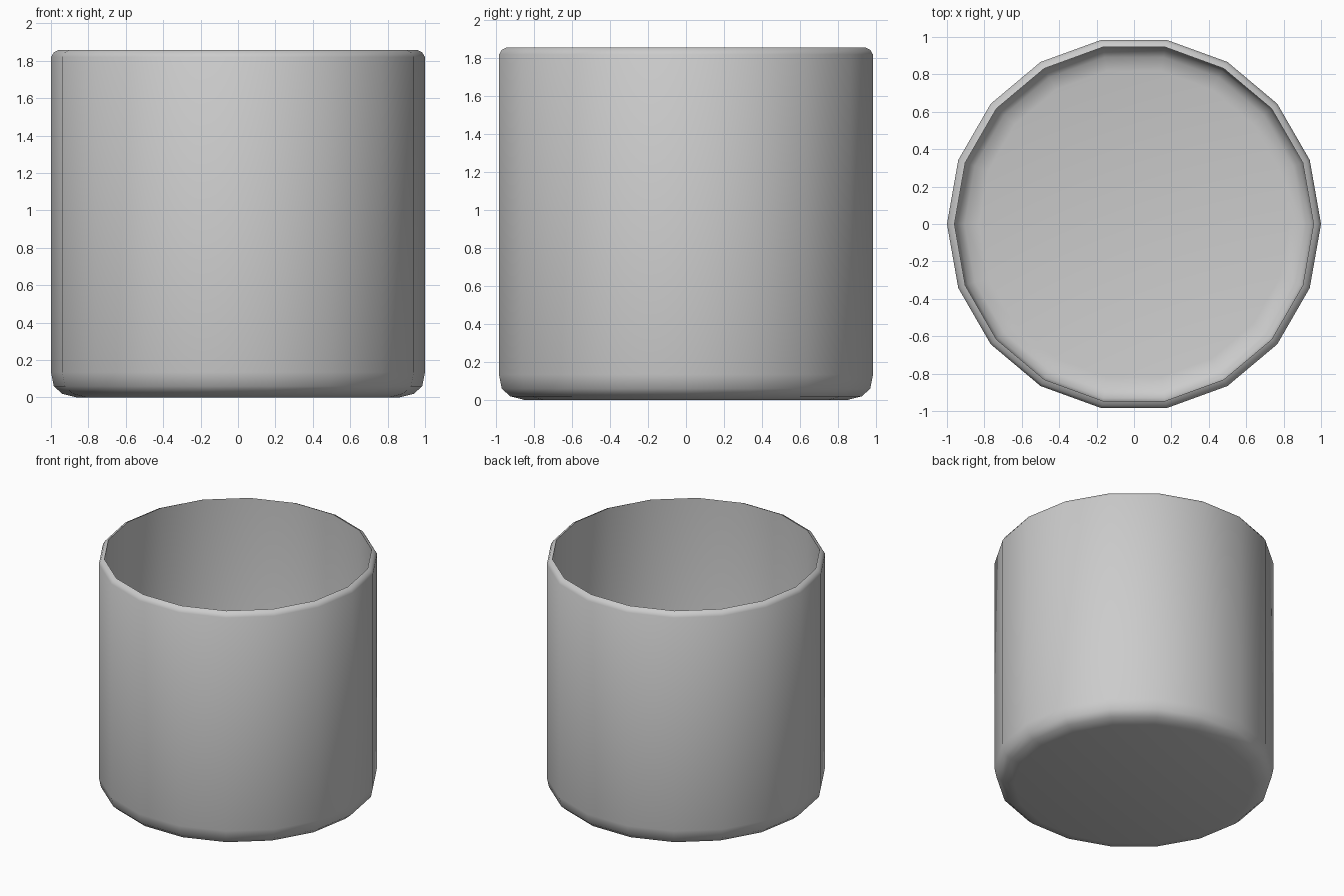
import bpy, bmesh
from math import cos, sin, tau, radians

if "Cube" in bpy.data.objects:
    bpy.data.objects.remove(bpy.data.objects["Cube"])

SIDES = 18

# Cross-section (radius, height): outer base, outer wall, rim, inner wall, inner floor
PROFILE = [(0.86, 0.0), (0.94, 0.02), (0.985, 0.06), (1.0, 0.135),
           (1.0, 1.82), (0.985, 1.845), (0.96, 1.857),
           (0.96, 0.14), (0.945, 0.09), (0.905, 0.055), (0.83, 0.04)]


def lathe(name, profile, sides):
    """Revolve an open profile about z and close both ends with flat caps."""
    bm = bmesh.new()
    rings = [[bm.verts.new((r * cos(tau * i / sides), r * sin(tau * i / sides), z))
              for i in range(sides)] for r, z in profile]
    for a, b in zip(rings, rings[1:]):
        for i in range(sides):
            j = (i + 1) % sides
            bm.faces.new((a[i], a[j], b[j], b[i]))
    bm.faces.new(rings[0][::-1])
    bm.faces.new(rings[-1])
    bmesh.ops.recalc_face_normals(bm, faces=bm.faces)
    mesh = bpy.data.meshes.new(name)
    bm.to_mesh(mesh)
    bm.free()
    obj = bpy.data.objects.new(name, mesh)
    bpy.context.collection.objects.link(obj)
    return obj


# Open cup with a rounded base and a thin wall
cup = lathe("cup", PROFILE, SIDES)
bpy.context.view_layer.objects.active = cup
cup.select_set(True)
bpy.ops.object.shade_smooth_by_angle(angle=radians(60))
